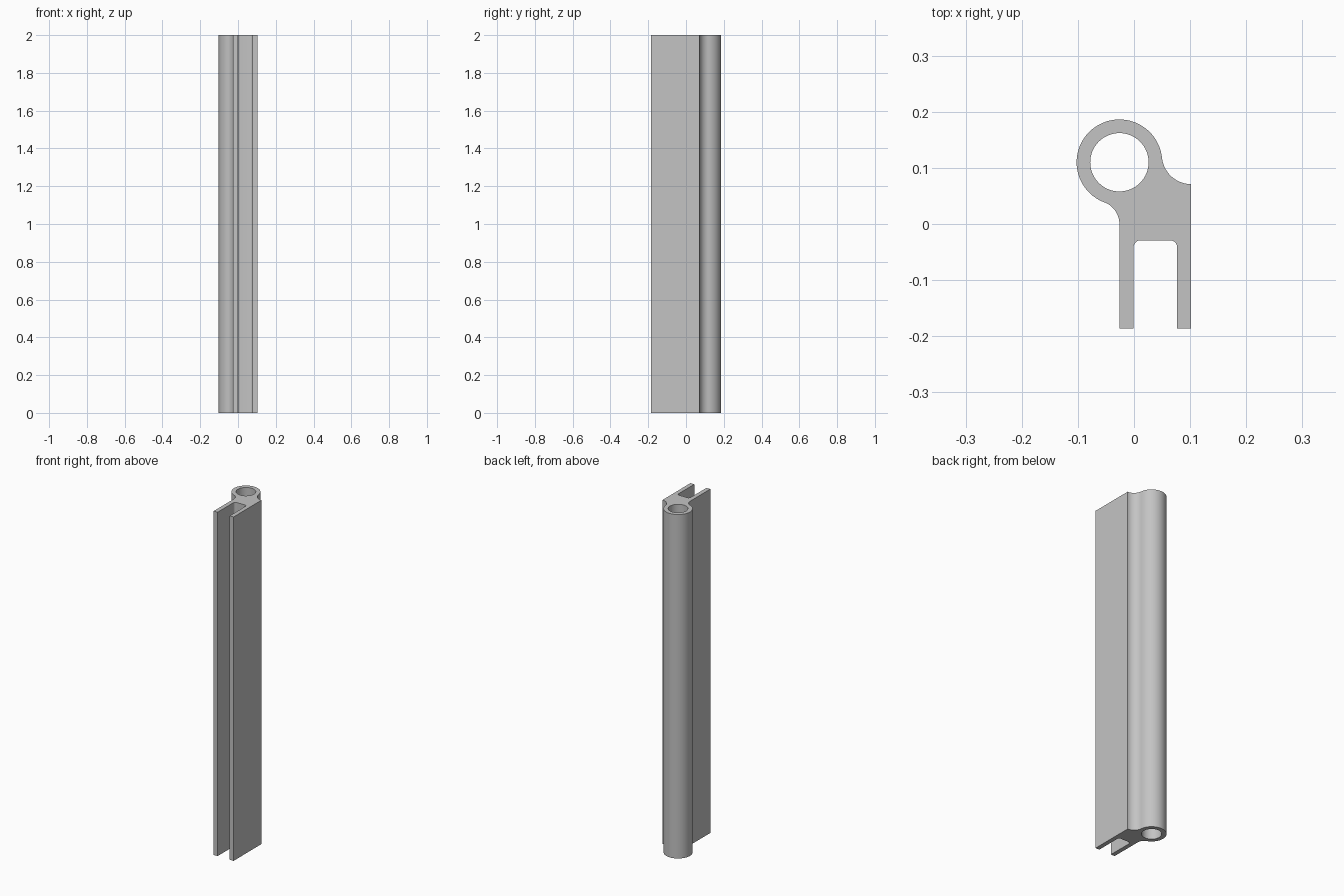
import bpy
import bmesh
from math import atan2, cos, sin, pi, radians, hypot

cube = bpy.data.objects.get("Cube")
if cube:
    bpy.data.objects.remove(cube, do_unlink=True)

# Main sizes
HEIGHT = 2.0
LEFT, RIGHT = -0.026, 0.102          # outer faces of the two flanges
FRONT, SHOULDER = -0.186, 0.071      # flange tips and flat top of the body
SLOT_L, SLOT_R, SLOT_END = -0.001, 0.077, -0.029
SLOT_FILLET = 0.013
TUBE_X, TUBE_Y, TUBE_R, BORE_R = -0.026, 0.110, 0.0763, 0.052


def arc(cx, cy, r, start, end, steps):
    return [(cx + r * cos(start + (end - start) * i / steps),
             cy + r * sin(start + (end - start) * i / steps))
            for i in range(steps + 1)]


# Fillet on the shoulder: level at the right face, tangent to the tube
dx, dy = RIGHT - TUBE_X, SHOULDER - TUBE_Y
r1 = (dx * dx + dy * dy - TUBE_R ** 2) / (2 * (TUBE_R - dy))
c1 = (RIGHT, SHOULDER + r1)
a1 = atan2(c1[1] - TUBE_Y, c1[0] - TUBE_X)

# Fillet on the left face: vertical at y = 0, tangent to the tube
r2 = (TUBE_Y ** 2 - TUBE_R ** 2) / (2 * TUBE_R)
c2 = (LEFT - r2, 0.0)
a2 = atan2(c2[1] - TUBE_Y, c2[0] - TUBE_X) + 2 * pi

# Outer outline, counter-clockwise from the left flange tip
f = SLOT_FILLET
outline = [(LEFT, FRONT), (SLOT_L, FRONT)]
outline += arc(SLOT_L + f, SLOT_END - f, f, pi, pi / 2, 8)
outline += arc(SLOT_R - f, SLOT_END - f, f, pi / 2, 0, 8)
outline += [(SLOT_R, FRONT), (RIGHT, FRONT)]
outline += arc(*c1, r1, 1.5 * pi, a1 + pi, 16)
outline += arc(TUBE_X, TUBE_Y, TUBE_R, a1, a2, 56)[1:]
outline += arc(*c2, r2, a2 - pi, 0, 14)[1:]
bore = arc(TUBE_X, TUBE_Y, BORE_R, 0, 2 * pi, 64)[:-1]

# Fill the section around the bore and extrude it upward
bm = bmesh.new()
edges = []
for loop in (outline, bore):
    verts = [bm.verts.new((x, y, 0)) for x, y in loop]
    edges += [bm.edges.new((v, verts[i - 1])) for i, v in enumerate(verts)]
bmesh.ops.triangle_fill(bm, edges=edges, use_beauty=True)
result = bmesh.ops.extrude_face_region(bm, geom=bm.faces[:], use_keep_orig=True)
top = [g for g in result["geom"] if isinstance(g, bmesh.types.BMVert)]
bmesh.ops.translate(bm, verts=top, vec=(0, 0, HEIGHT))
bmesh.ops.recalc_face_normals(bm, faces=bm.faces[:])

mesh = bpy.data.meshes.new("extruded_channel")
bm.to_mesh(mesh)
bm.free()
channel = bpy.data.objects.new("extruded_channel", mesh)
bpy.context.collection.objects.link(channel)

# Plain grey finish
grey = bpy.data.materials.new("plain_grey")
grey.use_nodes = True
colour = (0.55, 0.55, 0.55, 1)
grey.diffuse_color = colour
grey.node_tree.nodes["Principled BSDF"].inputs["Base Color"].default_value = colour
mesh.materials.append(grey)

# Smooth curved walls, keep corners sharp
bpy.ops.object.select_all(action="DESELECT")
channel.select_set(True)
bpy.context.view_layer.objects.active = channel
bpy.ops.object.shade_smooth_by_angle(angle=radians(30))
